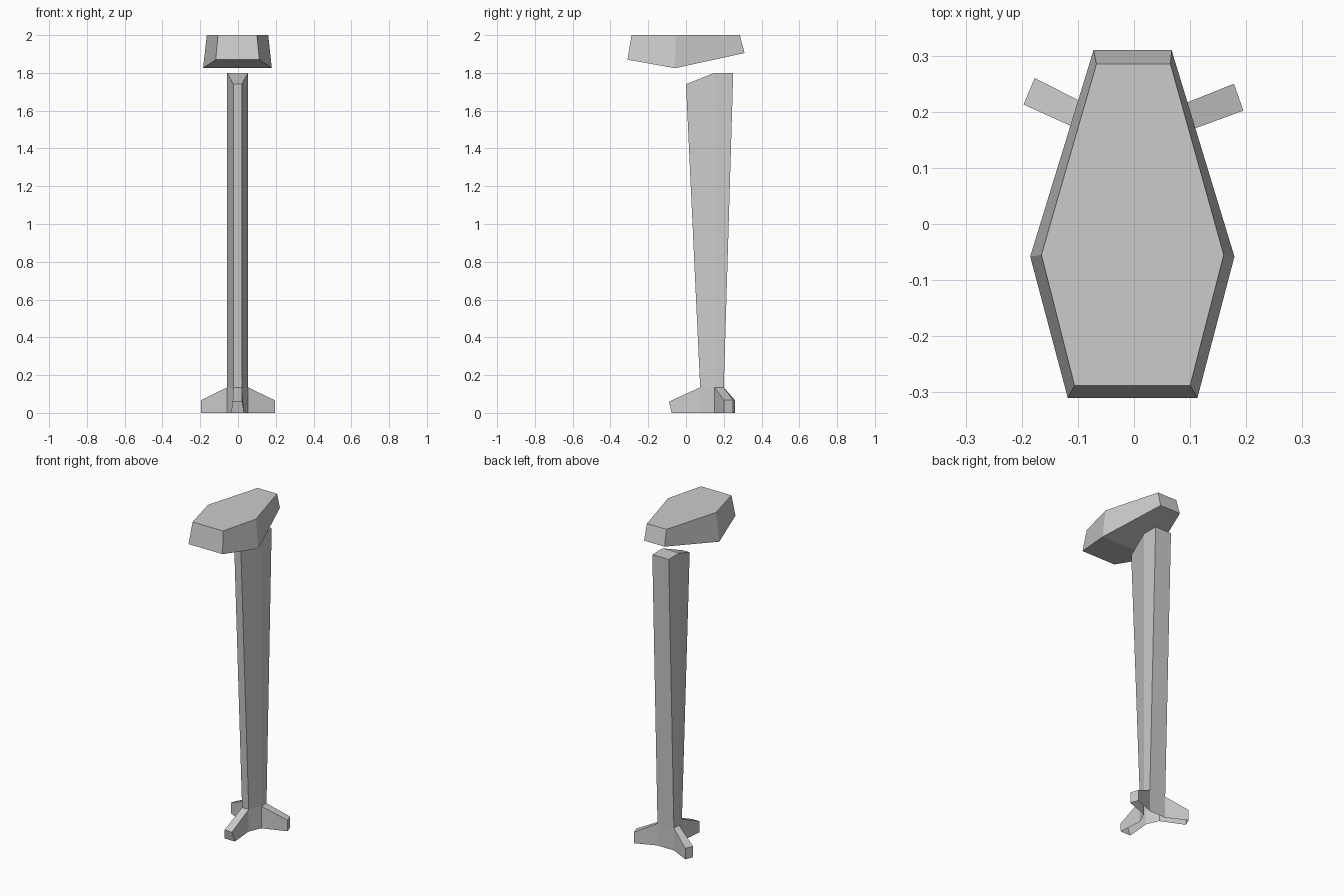
import bpy, bmesh

if "Cube" in bpy.data.objects:
    bpy.data.objects.remove(bpy.data.objects["Cube"])


def skin(bm, lo, hi, skip=()):
    """Wall quads between two counter-clockwise rings."""
    n = len(lo)
    for i in range(n):
        j = (i + 1) % n
        if i not in skip:
            bm.faces.new((lo[i], lo[j], hi[j], hi[i]))


def cap(bm, ring, up=True):
    """Close a six-point ring with two quads creased across the middle."""
    for ids in ((0, 1, 2, 5), (2, 3, 4, 5)):
        bm.faces.new([ring[k] for k in (ids if up else ids[::-1])])


def ring(bm, pts):
    return [bm.verts.new(p) for p in pts]


def finish(bm, name):
    mesh = bpy.data.meshes.new(name)
    bm.to_mesh(mesh)
    bm.free()
    bpy.context.collection.objects.link(bpy.data.objects.new(name, mesh))


# Lamp head: flat hexagonal top, flared walls, two-plane underside
bm = bmesh.new()
top = ring(bm, [(x, y, 2.0) for x, y in (
    (-.106, -.288), (.1, -.288), (.16, -.055), (.065, .285), (-.067, .285), (-.165, -.055))])
bottom = ring(bm, [
    (-.118, -.31, 1.87), (.113, -.31, 1.87), (.179, -.058, 1.825),
    (.067, .31, 1.905), (-.072, .31, 1.905), (-.185, -.058, 1.825)])
skin(bm, bottom, top)
bm.faces.new(top)
cap(bm, bottom, up=False)
finish(bm, "head")


# Tapered post and three feet pulled out of its base (open underneath)
def section(front, back, z, z_front):
    return [(-.025, front, z_front), (.02, front, z_front), (.053, .15, z),
            (.053, back, z), (-.058, back, z), (-.058, .15, z)]


bm = bmesh.new()
base = ring(bm, section(.075, .2, 0, 0))
ankle = ring(bm, section(.075, .2, .135, .135))
crown = ring(bm, section(0, .25, 1.8, 1.74))
skin(bm, base, ankle, skip=(0, 2, 4))
skin(bm, ankle, crown)
cap(bm, crown)

# Feet: wall index -> end points (bottom pair, top pair, end height)
feet = {
    0: (((-.037, -.076), (.032, -.076)), ((-.028, -.09), (.022, -.09)), .06),
    2: (((.195, .202), (.178, .25)), ((.195, .202), (.178, .25)), .067),
    4: (((-.177, .26), (-.197, .213)), ((-.177, .26), (-.197, .213)), .067),
}
for i, (low, high, z) in feet.items():
    a, b = ring(bm, [(x, y, 0) for x, y in low])
    c, d = ring(bm, [(x, y, z) for x, y in high])
    p, q, r, s = base[i], base[i + 1], ankle[i], ankle[i + 1]
    for quad in ((p, a, c, r), (a, b, d, c), (b, q, s, d), (r, c, d, s)):
        bm.faces.new(quad)
finish(bm, "post_with_feet")
